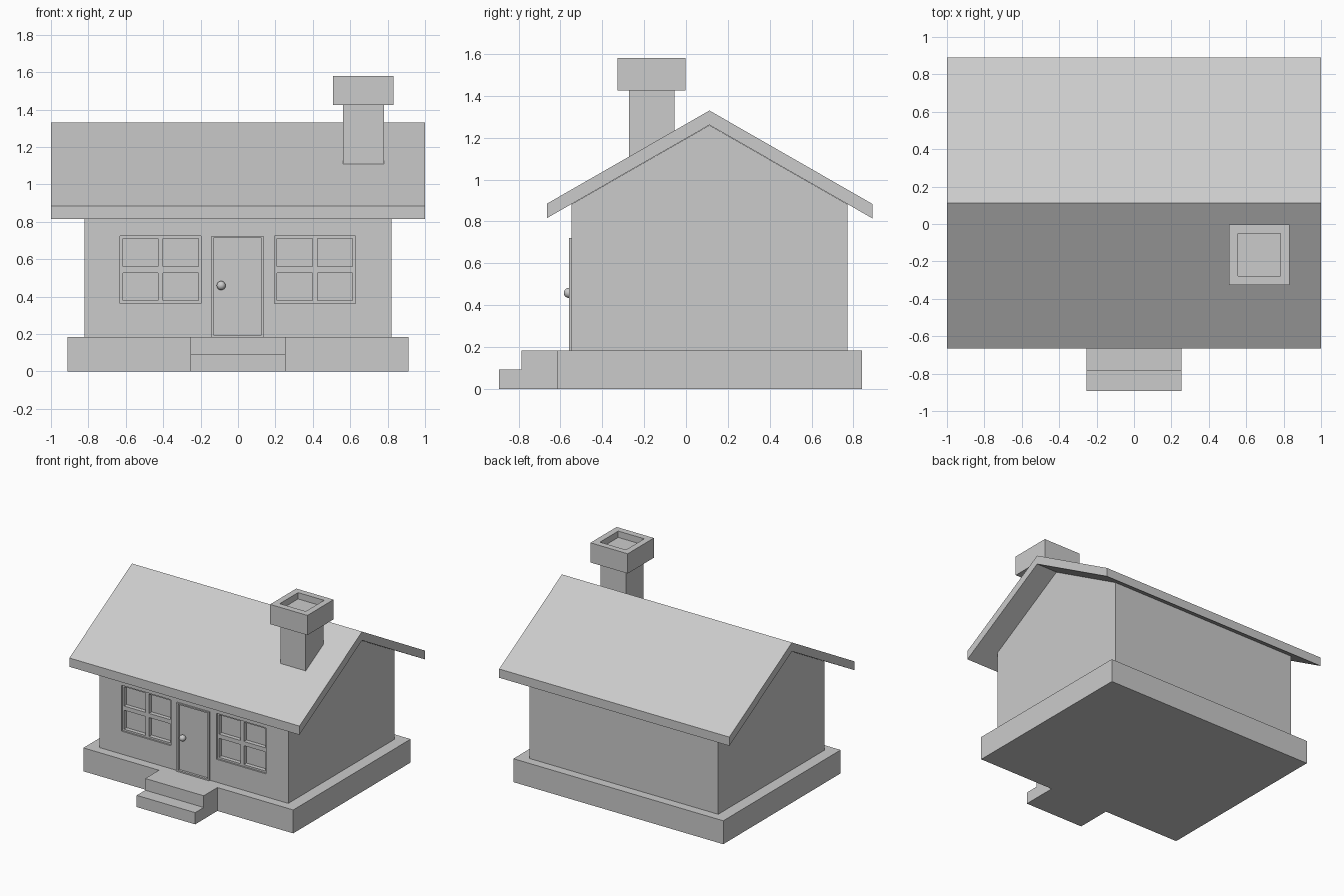
import bpy, bmesh
from mathutils import Vector

if "Cube" in bpy.data.objects:
    bpy.data.objects.remove(bpy.data.objects["Cube"])


def prism(name, points, vector):
    """Extrude a planar outline along a vector."""
    bm = bmesh.new()
    face = bm.faces.new([bm.verts.new(p) for p in points])
    res = bmesh.ops.extrude_face_region(bm, geom=[face])
    verts = [g for g in res["geom"] if isinstance(g, bmesh.types.BMVert)]
    bmesh.ops.translate(bm, verts=verts, vec=Vector(vector))
    bmesh.ops.recalc_face_normals(bm, faces=bm.faces)
    mesh = bpy.data.meshes.new(name)
    bm.to_mesh(mesh)
    bm.free()
    obj = bpy.data.objects.new(name, mesh)
    bpy.context.collection.objects.link(obj)
    return obj


def box(name, x, y, z):
    pts = [(x[0], y[0], z[0]), (x[1], y[0], z[0]), (x[1], y[1], z[0]), (x[0], y[1], z[0])]
    return prism(name, pts, (0, 0, z[1] - z[0]))


def cut(obj, *ranges):
    """Subtract boxes from an object, applying each cut."""
    for x, y, z in ranges:
        cutter = box("cutter", x, y, z)
        cutter.hide_render = True
        mod = obj.modifiers.new("cut", 'BOOLEAN')
        mod.operation, mod.solver, mod.object = 'DIFFERENCE', 'EXACT', cutter
        bpy.context.view_layer.objects.active = obj
        bpy.ops.object.modifier_apply(modifier=mod.name)
        bpy.data.objects.remove(cutter)


FLOOR = 0.184
FRONT, BACK, RIDGE = -0.547, 0.771, 0.112
SLOPE, APEX, THICK = 0.573, 1.33, 0.07


def roof_z(y):
    return APEX - SLOPE * abs(y - RIDGE)


# Foundation with the porch landing, and the lower step
outline = [(-0.912, -0.617), (-0.255, -0.617), (-0.255, -0.787), (0.253, -0.787),
           (0.253, -0.617), (0.912, -0.617), (0.912, 0.84), (-0.912, 0.84)]
prism("foundation", [(x, y, 0) for x, y in outline], (0, 0, FLOOR))
box("lower_step", (-0.255, 0.253), (-0.893, -0.787), (0, 0.092))

# House body with gable ends
gable = [(FRONT, FLOOR), (BACK, FLOOR), (BACK, roof_z(BACK) - THICK),
         (RIDGE, APEX - THICK), (FRONT, roof_z(FRONT) - THICK)]
walls = prism("walls", [(-0.82, y, z) for y, z in gable], (1.64, 0, 0))

# Gabled roof slab
ys = [-0.665, RIDGE, 0.89]
section = [(y, roof_z(y)) for y in ys] + [(y, roof_z(y) - THICK + 0.001) for y in reversed(ys)]
prism("roof", [(-1, y, z) for y, z in section], (2, 0, 0))

# Windows: recessed frames with four panes each
WZ = (0.364, 0.725)
for side, x0 in (("left", -0.63), ("right", 0.195)):
    x1 = x0 + 0.432
    cut(walls, ((x0, x1), (-0.7, FRONT + 0.045), WZ))
    frame = box(side + "_window_frame", (x0, x1), (FRONT + 0.013, FRONT + 0.045), WZ)
    for px in ((x0 + 0.014, x0 + 0.202), (x0 + 0.23, x1 - 0.014)):
        for pz in ((0.378, 0.527), (0.56, 0.711)):
            cut(frame, (px, (-0.7, 0), pz))

# Door frame, recessed door and knob
cut(walls, ((-0.13, 0.125), (-0.7, FRONT + 0.03), (0.195, 0.712)))
door_frame = box("door_frame", (-0.145, 0.14), (-0.56, FRONT), (FLOOR, 0.722))
cut(door_frame, ((-0.13, 0.125), (-0.7, 0), (0.195, 0.712)))
box("door", (-0.13, 0.125), (-0.542, FRONT + 0.03), (0.195, 0.712))
bpy.ops.mesh.primitive_uv_sphere_add(segments=24, ring_count=12, radius=0.024,
                                     location=(-0.09, -0.56, 0.459))
bpy.context.object.name = "door_knob"
bpy.ops.object.shade_smooth()

# Chimney stack following the roof slope, and hollowed cap
cy = (-0.273, -0.055)
stack = [(cy[0], roof_z(cy[0]) - 0.02), (cy[1], roof_z(cy[1]) - 0.02), (cy[1], 1.425), (cy[0], 1.425)]
prism("chimney_stack", [(0.562, y, z) for y, z in stack], (0.218, 0, 0))
cap = box("chimney_cap", (0.508, 0.832), (-0.327, -0.002), (1.425, 1.58))
cut(cap, ((0.557, 0.783), (-0.277, -0.05), (1.53, 1.7)))
